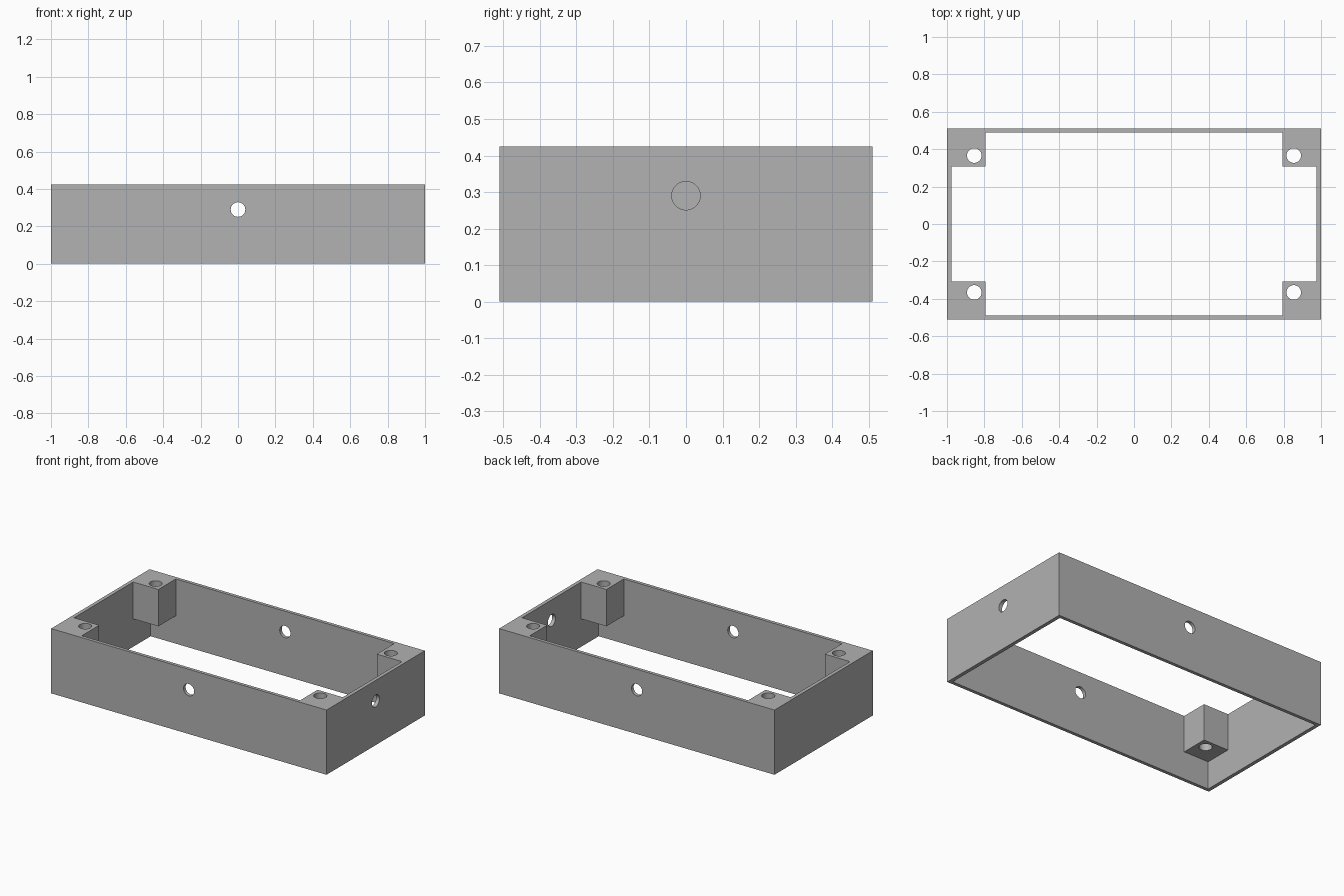
import bpy
import math

cube = bpy.data.objects.get("Cube")
if cube:
    bpy.data.objects.remove(cube, do_unlink=True)

# Main dimensions
HALF_X, HALF_Y, HEIGHT = 1.0, 0.51, 0.425
IN_X, IN_Y = 0.976, 0.488          # inner wall faces
POST_X, POST_Y = 0.793, 0.307      # inner faces of the corner posts
POST_BOTTOM = 0.183
HOLE_R, HOLE_Z = 0.039, 0.29

grey = bpy.data.materials.new("plain grey")
colour = (0.445, 0.445, 0.445, 1)
grey.diffuse_color = colour
grey.use_nodes = True
grey.node_tree.nodes["Principled BSDF"].inputs["Base Color"].default_value = colour


def box(name, hx, hy, z0, z1):
    bpy.ops.mesh.primitive_cube_add(size=1, location=(0, 0, (z0 + z1) / 2))
    obj = bpy.context.object
    obj.name = name
    obj.scale = (2 * hx, 2 * hy, z1 - z0)
    bpy.ops.object.transform_apply(location=True, rotation=True, scale=True)
    return obj


def drill(name, location, depth, rotation=(0, 0, 0)):
    bpy.ops.mesh.primitive_cylinder_add(vertices=48, radius=HOLE_R, depth=depth,
                                        location=location, rotation=rotation)
    obj = bpy.context.object
    obj.name = name
    return obj


def cut(target, cutter):
    cutter.hide_render = True
    mod = target.modifiers.new("cut", 'BOOLEAN')
    mod.operation = 'DIFFERENCE'
    mod.solver = 'EXACT'
    mod.object = cutter
    bpy.ops.object.select_all(action='DESELECT')
    target.select_set(True)
    bpy.context.view_layer.objects.active = target
    bpy.ops.object.modifier_apply(modifier=mod.name)
    bpy.data.objects.remove(cutter, do_unlink=True)


# Solid block, hollowed so that the four hanging corner posts remain
frame = box("enclosure_frame", HALF_X, HALF_Y, 0, HEIGHT)
frame.data.materials.append(grey)
cut(frame, box("lower_cavity", IN_X, IN_Y, -0.1, POST_BOTTOM))
cut(frame, box("long_cavity", IN_X, POST_Y, -0.1, HEIGHT + 0.1))
cut(frame, box("wide_cavity", POST_X, IN_Y, -0.1, HEIGHT + 0.1))

# Vertical screw holes through the posts
for sx in (-1, 1):
    for sy in (-1, 1):
        cut(frame, drill("screw_hole", (sx * 0.854, sy * 0.366, HEIGHT / 2), 1))

# Cable holes: front and back walls, and the left (+x) wall only
for sy in (-1, 1):
    cut(frame, drill("wall_hole", (0, sy * HALF_Y, HOLE_Z), 0.2, (math.pi / 2, 0, 0)))
cut(frame, drill("side_hole", (HALF_X, 0, HOLE_Z), 0.2, (0, math.pi / 2, 0)))

# One colour throughout, smooth hole walls with sharp edges
frame.data.materials.clear()
frame.data.materials.append(grey)
for poly in frame.data.polygons:
    poly.material_index = 0
frame.select_set(True)
bpy.context.view_layer.objects.active = frame
bpy.ops.object.shade_smooth_by_angle(angle=math.radians(30))
